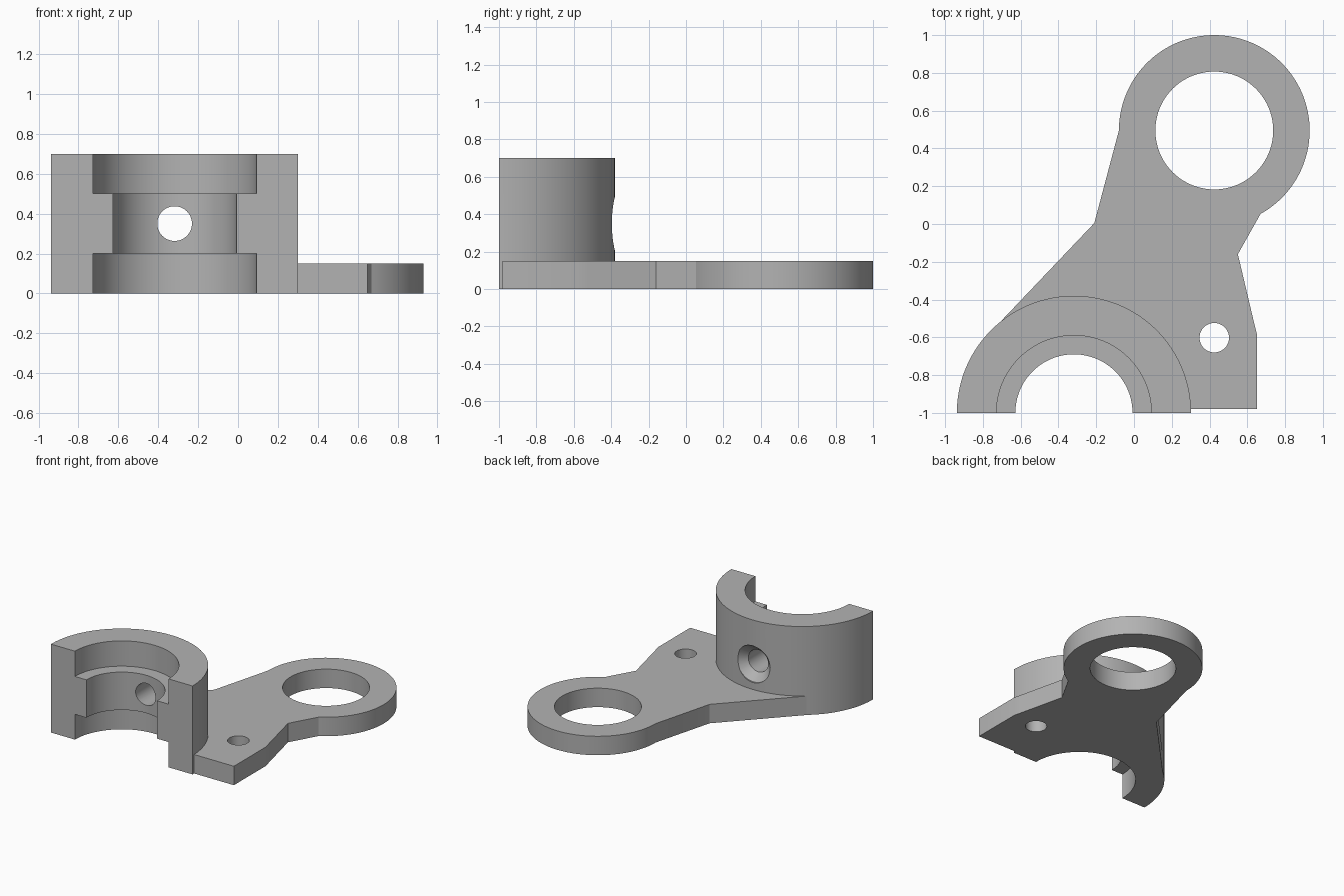
import bpy, bmesh
from math import sin, cos, pi, radians
from mathutils import Vector

default = bpy.data.objects.get("Cube")
if default:
    bpy.data.objects.remove(default, do_unlink=True)

grey = bpy.data.materials.new("plain grey")
grey.use_nodes = True
colour = (0.45, 0.45, 0.45, 1)
grey.diffuse_color = colour
grey.node_tree.nodes["Principled BSDF"].inputs["Base Color"].default_value = colour

SADDLE = (-0.318, -1.0)   # axis of the half collar
EYE = (0.425, 0.495)      # axis of the round eye
COLLAR_R, COLLAR_H, PLATE_H = 0.62, 0.7, 0.15


def arc(centre, r, start, end, n):
    """Points on an arc, angles in degrees."""
    angles = [radians(start + (end - start) * i / n) for i in range(n + 1)]
    return [(centre[0] + r * cos(a), centre[1] + r * sin(a)) for a in angles]


def loft(name, sections):
    """Solid skinned through equal-sized closed sections, capped at both ends."""
    bm = bmesh.new()
    rows = [[bm.verts.new(p) for p in s] for s in sections]
    for a, b in zip(rows, rows[1:]):
        for i in range(len(a)):
            bm.faces.new((a[i - 1], a[i], b[i], b[i - 1]))
    bm.faces.new(rows[0])
    bm.faces.new(rows[-1])
    bmesh.ops.recalc_face_normals(bm, faces=bm.faces)
    mesh = bpy.data.meshes.new(name)
    bm.to_mesh(mesh)
    bm.free()
    mesh.materials.append(grey)
    obj = bpy.data.objects.new(name, mesh)
    bpy.context.collection.objects.link(obj)
    return obj


def prism(name, outline, z0, z1):
    return loft(name, [[(x, y, z) for x, y in outline] for z in (z0, z1)])


def combine(target, tool, operation):
    """Apply a boolean and discard the tool."""
    mod = target.modifiers.new(operation.lower(), "BOOLEAN")
    mod.operation, mod.solver, mod.object = operation, "EXACT", tool
    bpy.context.view_layer.objects.active = target
    bpy.ops.object.modifier_apply(modifier=mod.name)
    bpy.data.objects.remove(tool, do_unlink=True)


# Half collar: stepped bore section swept through a half turn
section = [(0.41, 0), (COLLAR_R, 0), (COLLAR_R, COLLAR_H), (0.41, COLLAR_H),
           (0.41, 0.5), (0.31, 0.5), (0.31, 0.2), (0.41, 0.2)]
turns = [pi * i / 64 for i in range(65)]
bracket = loft("collar_bracket", [
    [(SADDLE[0] + r * cos(a), SADDLE[1] + r * sin(a), z) for r, z in section]
    for a in turns])

# Flat arm: eye, waist and lug, with its inner edge buried in the collar wall
outline = (arc(EYE, 0.505, 180, -61, 80)
           + [(0.55, -0.16), (0.635, -0.52), (0.65, -0.58), (0.65, -0.98)]
           + arc(SADDLE, 0.52, 2.2, 128, 40)
           + [(-0.70, -0.51), (-0.21, 0.005)])
arm = prism("arm_plate", outline, 0, PLATE_H)

# Eye bore and lug bolt hole
for centre, r, n in ((EYE, 0.312, 80), ((0.425, -0.602), 0.078, 40)):
    combine(arm, prism("hole_cutter", arc(centre, r, 0, 360, n)[:-1], -0.1, 0.3), "DIFFERENCE")

combine(bracket, arm, "UNION")

# Countersunk screw hole through the back of the collar
circle = arc((0, 0), 1, 0, 360, 40)[:-1]
steps = [(-0.9, 0.087), (-0.45, 0.087), (-0.392, 0.145), (-0.25, 0.145)]
screw = loft("screw_cutter", [
    [(SADDLE[0] + r * u, y, COLLAR_H / 2 + r * v) for u, v in circle] for y, r in steps])
combine(bracket, screw, "DIFFERENCE")

# Smooth curved walls, crisp machined edges
bpy.ops.object.select_all(action="DESELECT")
bracket.select_set(True)
bpy.context.view_layer.objects.active = bracket
bpy.ops.object.shade_smooth_by_angle(angle=radians(20))
